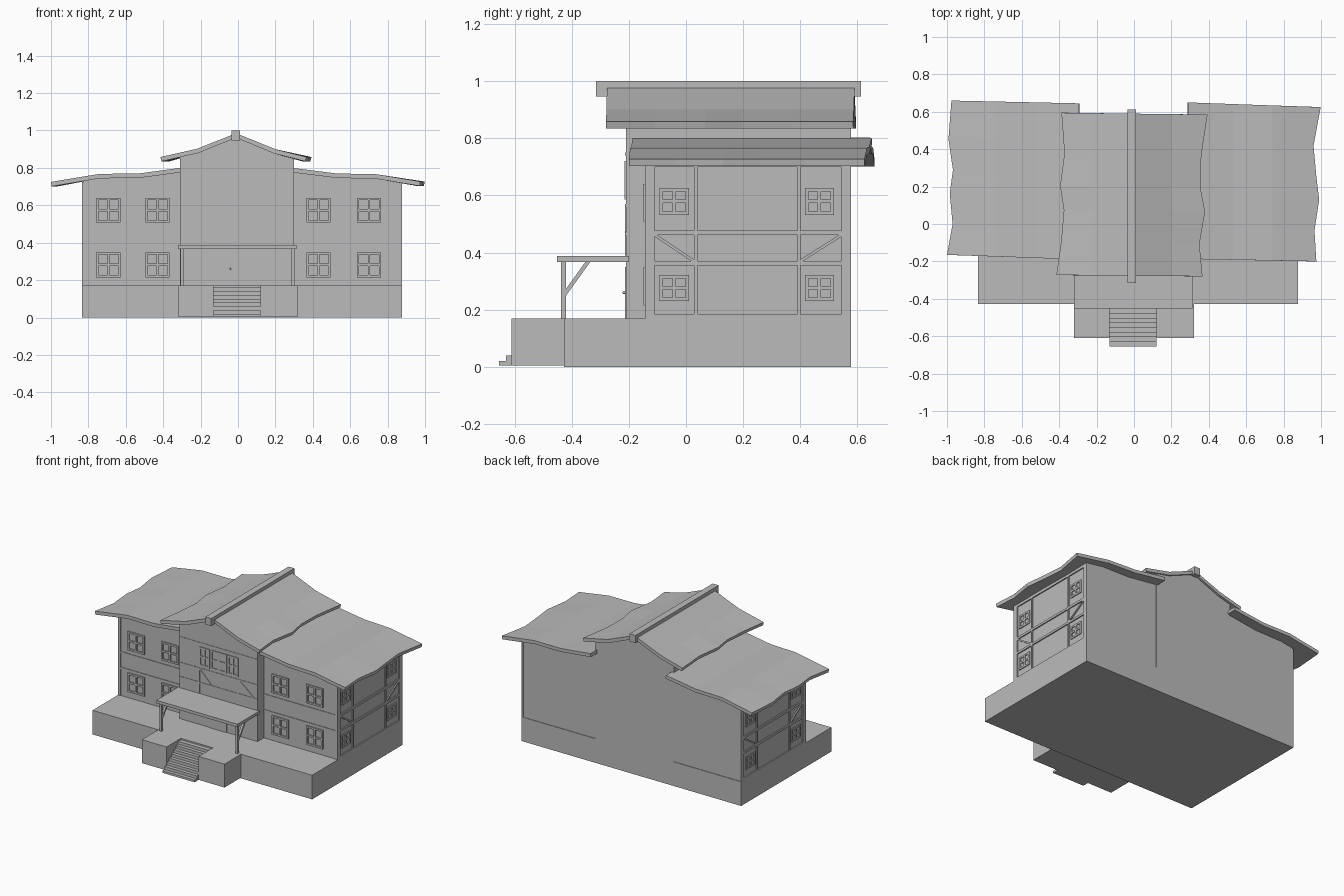
import bpy, bmesh
from mathutils import Vector, Matrix

cube = bpy.data.objects.get("Cube")
if cube:
    bpy.data.objects.remove(cube, do_unlink=True)

grey = bpy.data.materials.new("plain_grey")
grey.use_nodes = True
GREY = (0.5, 0.5, 0.5, 1)
grey.diffuse_color = GREY
grey.node_tree.nodes["Principled BSDF"].inputs["Base Color"].default_value = GREY


def finish(name, bm):
    mesh = bpy.data.meshes.new(name)
    bm.to_mesh(mesh)
    bm.free()
    mesh.materials.append(grey)
    obj = bpy.data.objects.new(name, mesh)
    bpy.context.scene.collection.objects.link(obj)
    return obj


def boxes(name, spans):
    """Boxes given as ((x0, x1), (y0, y1), (z0, z1)) joined in one object."""
    bm = bmesh.new()
    for span in spans:
        mid = Vector([(a + b) / 2 for a, b in span])
        size = Vector([b - a for a, b in span])
        bmesh.ops.create_cube(bm, size=1, matrix=Matrix.Translation(mid) @ Matrix.Diagonal(size).to_4x4())
    return finish(name, bm)


def bars(name, pairs, width):
    """Square bars between pairs of points."""
    bm = bmesh.new()
    for a, b in pairs:
        a, b = Vector(a), Vector(b)
        turn = (b - a).to_track_quat("Z", "X").to_matrix().to_4x4()
        size = Matrix.Diagonal((width, width, (b - a).length, 1))
        bmesh.ops.create_cube(bm, size=1, matrix=Matrix.Translation((a + b) / 2) @ turn @ size)
    return finish(name, bm)


def prism(name, profile, y0, y1):
    """Profile in x and z, extruded along y."""
    bm = bmesh.new()
    face = bm.faces.new([bm.verts.new((x, y0, z)) for x, z in profile])
    new = bmesh.ops.extrude_face_region(bm, geom=[face])["geom"]
    bmesh.ops.translate(bm, vec=(0, y1 - y0, 0), verts=[v for v in new if isinstance(v, bmesh.types.BMVert)])
    bmesh.ops.recalc_face_normals(bm, faces=bm.faces)
    return finish(name, bm)


def roof(name, profile, front, back, left_wave=None, right_wave=None):
    """Sheet over an x/z profile; front and back are (left y, right y); waves bend the eaves."""
    steps = [0, 0.2, 0.4, 0.55, 0.75, 1]
    bm = bmesh.new()
    x_first, x_last = profile[0][0], profile[-1][0]
    rows = []
    for j, t in enumerate(steps):
        row = []
        for i, (x, z) in enumerate(profile):
            k = (x - x_first) / (x_last - x_first)
            f = front[0] + k * (front[1] - front[0])
            b = back[0] + k * (back[1] - back[0])
            if i == 0 and left_wave:
                x = left_wave[j]
            if i == len(profile) - 1 and right_wave:
                x = right_wave[j]
            row.append(bm.verts.new((x, f + t * (b - f), z)))
        rows.append(row)
    for low, high in zip(rows, rows[1:]):
        for i in range(len(profile) - 1):
            bm.faces.new((low[i], low[i + 1], high[i + 1], high[i]))
    obj = finish(name, bm)
    thick = obj.modifiers.new("thickness", "SOLIDIFY")
    thick.thickness = 0.024
    thick.offset = -1
    return obj


# Foundation, porch base with stair notch, and stairs
LEFT, RIGHT, BACK = -0.835, 0.877, 0.578
FLOOR = 0.17
boxes("foundation", [((LEFT, RIGHT), (-0.427, BACK), (0, FLOOR))])
boxes("porch_base", [((-0.322, -0.13), (-0.61, -0.42), (0.005, FLOOR)),
                     ((0.12, 0.322), (-0.61, -0.42), (0.005, FLOOR)),
                     ((-0.13, 0.12), (-0.45, -0.42), (0.005, FLOOR))])
boxes("stairs", [((-0.13, 0.12), (-0.655 + 0.025 * i, -0.44), (0.005, 0.02 * (i + 1)))
                 for i in range(8)])

# Wing and centre walls, shaped to the undersides of the roofs
FRONT, MID_FRONT = -0.14, -0.21
prism("right_wing_wall", [(LEFT + 0.008, FLOOR), (-0.3, FLOOR), (-0.3, 0.78), (-0.53, 0.75),
                          (-0.74, 0.748), (LEFT + 0.008, 0.732)], FRONT, BACK - 0.004)
prism("left_wing_wall", [(0.29, FLOOR), (RIGHT - 0.008, FLOOR), (RIGHT - 0.008, 0.728),
                         (0.74, 0.745), (0.53, 0.75), (0.29, 0.778)], FRONT, BACK - 0.004)
prism("centre_wall", [(-0.31, FLOOR), (0.3, FLOOR), (0.3, 0.862), (0.2, 0.885), (-0.01, 0.965),
                      (-0.22, 0.885), (-0.31, 0.862)], MID_FRONT, BACK)

# Roofs and ridge beam
roof("right_wing_roof", [(-0.98, 0.725), (-0.74, 0.768), (-0.53, 0.77), (-0.295, 0.802)],
     (-0.165, -0.19), (0.66, 0.645), left_wave=[-1, -0.97, -0.985, -0.968, -0.992, -0.976])
roof("left_wing_roof", [(0.29, 0.8), (0.53, 0.77), (0.74, 0.766), (0.98, 0.727)],
     (-0.187, -0.2), (0.65, 0.625), right_wave=[0.975, 0.965, 0.99, 0.975, 0.96, 0.998])
roof("centre_roof", [(-0.4, 0.858), (-0.22, 0.902), (-0.01, 0.985), (0.2, 0.9), (0.38, 0.858)],
     (-0.273, -0.28), (0.595, 0.585),
     left_wave=[-0.415, -0.39, -0.375, -0.395, -0.372, -0.388],
     right_wave=[0.366, 0.35, 0.38, 0.355, 0.36, 0.393])
boxes("ridge_beam", [((-0.034, 0.012), (-0.315, 0.612), (0.947, 1))])

# Porch canopy, posts and braces
boxes("porch_roof", [((-0.32, 0.312), (-0.452, -0.2), (0.367, 0.388))])
boxes("porch_posts", [((x, x + 0.016), (-0.437, -0.42), (FLOOR, 0.37)) for x in (-0.307, 0.285)])
bars("porch_braces", [((x, -0.428, 0.25), (x, -0.34, 0.372)) for x in (-0.299, 0.293)], 0.014)

# Side timbers: posts, rails and small diagonal braces standing proud of the panels
side_timbers, braces = [], []
for x in (LEFT, RIGHT - 0.01):
    span = (x, x + 0.01)
    for y0, y1 in ((FRONT, -0.11), (0.028, 0.04), (0.39, 0.4), (0.545, BACK)):
        side_timbers.append((span, (y0, y1), (FLOOR, 0.722)))
    for z0, z1 in ((FLOOR, 0.185), (0.355, 0.37), (0.462, 0.478), (0.7, 0.722)):
        side_timbers.append((span, (FRONT, BACK), (z0, z1)))
    for y0, y1 in ((0.028, -0.11), (0.4, 0.545)):
        braces.append(((x + 0.005, y0, 0.37), (x + 0.005, y1, 0.462)))
boxes("side_timbers", side_timbers)
bars("side_braces", braces, 0.01)

# Front timbers on the wings and the centre
front_timbers = []
for x0, x1 in ((LEFT, -0.31), (0.3, RIGHT)):
    for z in (0.36, 0.47):
        front_timbers.append(((x0, x1), (FRONT - 0.004, FRONT), (z, z + 0.012)))
for x0, x1 in ((LEFT, LEFT + 0.02), (RIGHT - 0.02, RIGHT)):
    front_timbers.append(((x0, x1), (FRONT - 0.004, FRONT), (FLOOR, 0.725)))
for z in (0.46, 0.56, 0.74):
    front_timbers.append(((-0.31, 0.3), (MID_FRONT - 0.003, MID_FRONT), (z, z + 0.01)))
for x in (-0.16, 0.145):
    front_timbers.append(((x, x + 0.01), (MID_FRONT - 0.003, MID_FRONT), (0.39, 0.56)))
boxes("front_timbers", front_timbers)
y = MID_FRONT + 0.001
bars("centre_braces", [((-0.15, y, 0.56), (-0.06, y, 0.47)), ((0.16, y, 0.56), (0.27, y, 0.47))], 0.008)


def window(axis_x, face, out, u0, u1, z0, z1, depth=0.006):
    """Frame and crossed glazing bars on a wall; out is the outward sign."""
    w, t = 0.012, 0.006
    um, zm = (u0 + u1) / 2, (z0 + z1) / 2
    bits = [((u0, u0 + w), (z0, z1)), ((u1 - w, u1), (z0, z1)),
            ((u0, u1), (z0, z0 + w)), ((u0, u1), (z1 - w, z1)),
            ((um - t, um + t), (z0, z1)), ((u0, u1), (zm - t, zm + t))]
    d = tuple(sorted((face, face + out * depth)))
    return [(d, u, z) if axis_x else (u, d, z) for u, z in bits]


# Windows on wing fronts, sides and the centre
wing_windows, side_windows, centre_windows = [], [], []
for z0, z1 in ((0.215, 0.348), (0.508, 0.64)):
    for x in (-0.758, -0.495, 0.365, 0.635):
        wing_windows += window(False, FRONT, -1, x, x + 0.13, z0, z1, 0.009)
for z0, z1 in ((0.23, 0.322), (0.532, 0.626)):
    for y0 in (-0.092, 0.416):
        side_windows += window(True, LEFT + 0.008, -1, y0, y0 + 0.102, z0, z1)
        side_windows += window(True, RIGHT - 0.008, 1, y0, y0 + 0.102, z0, z1)
for x0, x1 in ((-0.155, -0.07), (-0.063, 0.06), (0.067, 0.15)):
    centre_windows += window(False, MID_FRONT, -1, x0, x1, 0.585, 0.72, 0.005)
boxes("wing_windows", wing_windows)
boxes("side_windows", side_windows)
boxes("centre_windows", centre_windows)

# Front door with round knob
boxes("front_door", [((-0.07, 0.06), (MID_FRONT - 0.004, MID_FRONT), (FLOOR, 0.35))])
bm = bmesh.new()
bmesh.ops.create_uvsphere(bm, u_segments=10, v_segments=6, radius=0.005,
                          matrix=Matrix.Translation((-0.042, MID_FRONT - 0.007, 0.26)))
finish("door_knob", bm)
